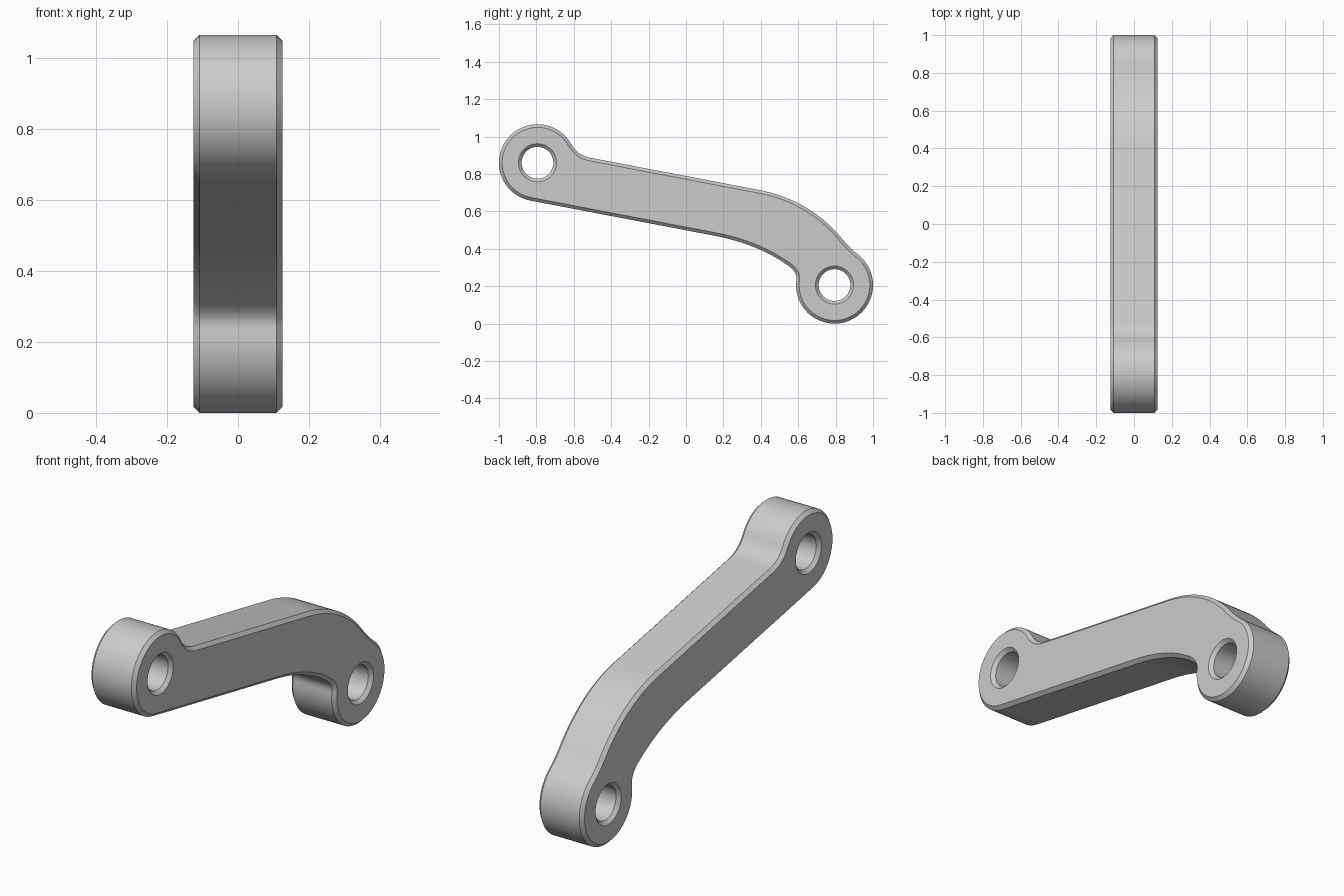
import bpy, bmesh
from math import radians, cos, sin, pi
from mathutils import Vector
from mathutils.geometry import intersect_line_line_2d, intersect_line_line

cube = bpy.data.objects.get("Cube")
if cube:
    bpy.data.objects.remove(cube, do_unlink=True)

HALF, CHAMFER = 0.125, 0.017
EYE_R, HOLE_R = 0.206, 0.085
SLOPE = -10.8
upper_eye = Vector((-0.794, 0.86))
lower_eye = Vector((0.794, 0.206))


def direction(deg):
    return Vector((cos(radians(deg)), sin(radians(deg))))


def arc(centre, radius, start, end, steps):
    return [centre + radius * direction(start + (end - start) * i / steps)
            for i in range(steps + 1)]


def blend(p, heading_p, q, heading_q, steps):
    """Smooth bend between two points, leaving and arriving on given headings."""
    u, v = direction(heading_p), direction(heading_q)
    t = (q - p).cross(v) / u.cross(v)
    c = p + u * t
    return [p * (1 - s) ** 2 + c * 2 * s * (1 - s) + q * s * s
            for s in (i / steps for i in range(steps + 1))]


# Side outline, counter-clockwise in (y, z)
along, across = direction(SLOPE), direction(SLOPE + 90)
belly_start = upper_eye - across * EYE_R + along * 1.0
belly_end = Vector((0.55, 0.307))
back_start = Vector((0.84, 0.447))
back_end = Vector((0.393, 0.714))
neck = upper_eye + along * 0.273 + across * 0.079

outline = blend(belly_start, SLOPE, belly_end, -36, 14)
outline += blend(belly_end, -36, lower_eye + EYE_R * direction(172), -98, 8)
outline += arc(lower_eye, EYE_R, 172, 411, 48)
outline += blend(lower_eye + EYE_R * direction(51), 141, back_start, 129, 5)
outline += blend(back_start, 129, back_end, 180 + SLOPE, 18)
outline += blend(neck, 180 + SLOPE, upper_eye + EYE_R * direction(29), 119, 10)
outline += arc(upper_eye, EYE_R, 29, 270 + SLOPE, 48)
outline = [p for i, p in enumerate(outline) if (p - outline[i - 1]).length > 1e-4]

# Holes run clockwise so that "inward" always means into the metal
holes = [arc(c, HOLE_R, 360, 0, 40)[:-1] for c in (upper_eye, lower_eye)]


def inset(loop, amount):
    result = []
    for i, p in enumerate(loop):
        a = (p - loop[i - 1]).normalized()
        b = (loop[(i + 1) % len(loop)] - p).normalized()
        t = (a + b).normalized()
        result.append(p + Vector((-t.y, t.x)) * amount)
    return result


# Walls, chamfers and flat side caps
bm = bmesh.new()
cap_edges = {-1: [], 1: []}
for loop in [outline] + holes:
    small = inset(loop, CHAMFER)
    rings = [[bm.verts.new((x, p.x, p.y)) for p in pts] for x, pts in (
        (-HALF, small), (CHAMFER - HALF, loop), (HALF - CHAMFER, loop), (HALF, small))]
    n = len(loop)
    for r, s in zip(rings, rings[1:]):
        for i in range(n):
            j = (i + 1) % n
            bm.faces.new((r[i], r[j], s[j], s[i]))
    for side, ring in ((-1, rings[0]), (1, rings[-1])):
        cap_edges[side] += [bm.edges.get((ring[i - 1], ring[i])) for i in range(n)]
for side, edges in cap_edges.items():
    bmesh.ops.triangle_fill(bm, use_beauty=True, use_dissolve=False,
                            edges=edges, normal=(side, 0, 0))
bmesh.ops.recalc_face_normals(bm, faces=bm.faces)

mesh = bpy.data.meshes.new("link_arm")
bm.to_mesh(mesh)
bm.free()
link_arm = bpy.data.objects.new("link_arm", mesh)
bpy.context.collection.objects.link(link_arm)

# Single grey material
grey = bpy.data.materials.new("light_grey")
grey.use_nodes = True
colour = (0.6, 0.6, 0.6, 1)
grey.diffuse_color = colour
grey.node_tree.nodes["Principled BSDF"].inputs["Base Color"].default_value = colour
mesh.materials.append(grey)

bpy.ops.object.select_all(action="DESELECT")
link_arm.select_set(True)
bpy.context.view_layer.objects.active = link_arm
bpy.ops.object.shade_smooth_by_angle(angle=radians(30))
